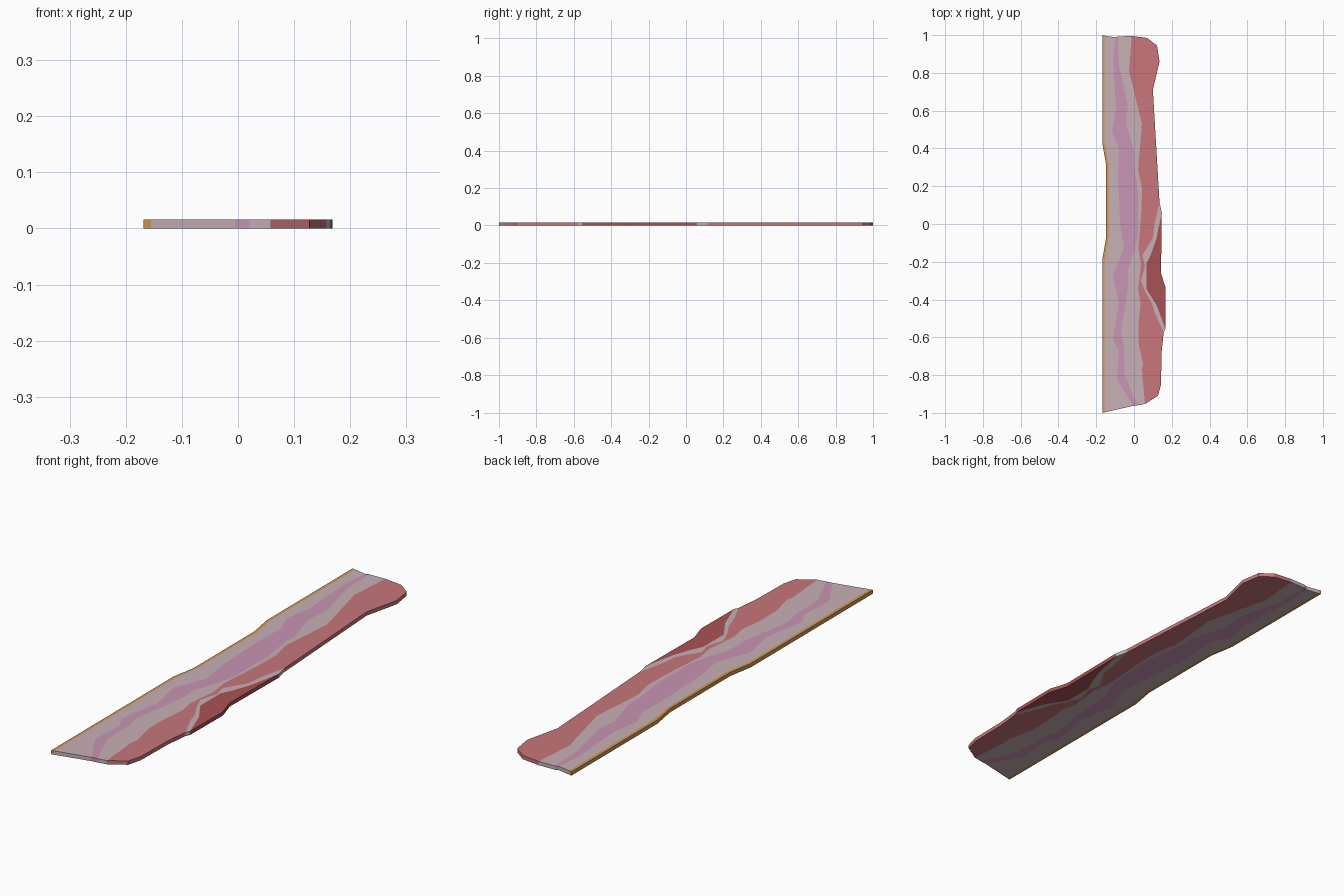
import bpy, bmesh

if "Cube" in bpy.data.objects:
    bpy.data.objects.remove(bpy.data.objects["Cube"])

THICK = 0.016

# Seams running along the strip, front to back
rind_out = [(-.168, -1), (-.168, -.19), (-.149, -.08), (-.149, .32), (-.168, .43), (-.168, 1)]
rind_in = [(x + .013, y - (.003 if y == 1 else -.003 if y == -1 else 0)) for x, y in rind_out]
pink_left = [(-.005, -.963), (-.09, -.82), (-.08, -.67), (-.112, -.61), (-.08, -.42),
             (-.111, -.27), (-.053, -.13), (-.074, 0), (-.085, .26), (-.08, .4),
             (-.116, .49), (-.095, .61), (-.111, .87), (-.1, .988)]
pink_right = [(.02, -.96), (-.05, -.8), (-.053, -.64), (-.069, -.58), (-.032, -.34),
              (-.032, -.24), (0, -.15), (.022, -.05), (.022, .16), (0, .32), (.004, .37),
              (-.042, .53), (-.032, .63), (-.08, .84), (-.085, .993)]
red_left = [(.058, -.953), (.042, -.77), (.048, -.74), (.024, -.63), (.024, -.53),
            (.035, -.42), (.022, -.35), (.037, -.21), (.024, -.13), (.04, .08),
            (.042, .19), (.022, .29), (.042, .53), (-.026, .81), (-.012, .995)]
vein_left = [(.157, -.575), (.11, -.47), (.095, -.42), (.06, -.36), (.036, -.30),
             (.058, -.225), (.044, -.165), (.10, -.075), (.108, 0), (.135, .115)]
vein_right = [(.166, -.555), (.12, -.43), (.066, -.345), (.066, -.21),
              (.09, -.16), (.118, -.08), (.147, .06)]

# Wavy outer edge, split where the veins reach it
edge_front = [(.058, -.953), (.127, -.91), (.143, -.85), (.146, -.68)]
edge_mid = [(.168, -.34), (.143, -.26)]
edge_back = [(.12, .37), (.1, .71), (.135, .86), (.122, .945), (.069, .985), (-.012, .995)]


def slab(name, left, right, color):
    """Prism filling the area between two seams."""
    bm = bmesh.new()
    face = bm.faces.new([bm.verts.new((x, y, 0)) for x, y in right + left[::-1]])
    new = bmesh.ops.extrude_face_region(bm, geom=[face])["geom"]
    top = [g for g in new if isinstance(g, bmesh.types.BMVert)]
    bmesh.ops.translate(bm, verts=top, vec=(0, 0, THICK))
    bmesh.ops.recalc_face_normals(bm, faces=bm.faces)
    mesh = bpy.data.meshes.new(name)
    bm.to_mesh(mesh)
    bm.free()
    mesh.materials.append(color)
    bpy.context.collection.objects.link(bpy.data.objects.new(name, mesh))


def material(name, r, g, b):
    mat = bpy.data.materials.new(name)
    mat.diffuse_color = (r, g, b, 1)
    mat.use_nodes = True
    mat.node_tree.nodes["Principled BSDF"].inputs["Base Color"].default_value = mat.diffuse_color
    return mat


rind = material("rind", .62, .32, .09)
fat = material("fat", .58, .44, .47)
pink = material("pink", .58, .30, .46)
red = material("red", .58, .18, .20)
dark = material("dark_red", .40, .085, .09)

# Bands from rind to meat
slab("rind", rind_out, rind_in, rind)
slab("outer_fat", rind_in, pink_left, fat)
slab("pink_streak", pink_left, pink_right, pink)
slab("inner_fat", pink_right, red_left, fat)
slab("lean_meat", red_left[:], edge_front[1:] + vein_left + edge_back[:-1], red)
slab("fat_vein", vein_left, vein_right, fat)
slab("dark_meat", vein_right, edge_mid, dark)
